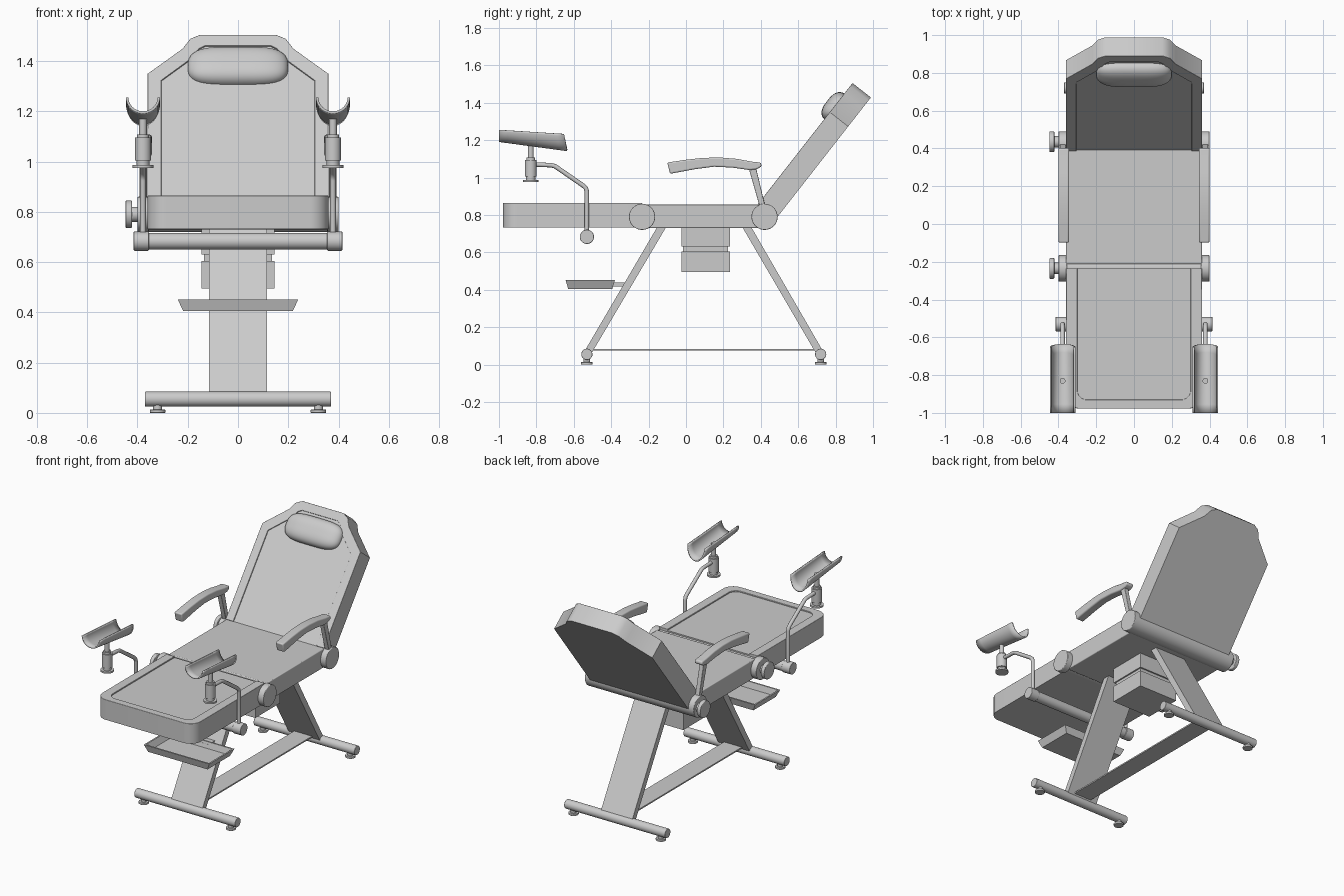
import bpy, bmesh, math
from mathutils import Vector

if "Cube" in bpy.data.objects:
    bpy.data.objects.remove(bpy.data.objects["Cube"])


def mesh_obj(name, bm, bevel=0.0):
    bmesh.ops.recalc_face_normals(bm, faces=bm.faces)
    me = bpy.data.meshes.new(name)
    bm.to_mesh(me)
    bm.free()
    ob = bpy.data.objects.new(name, me)
    bpy.context.collection.objects.link(ob)
    if bevel:
        mod = ob.modifiers.new("bevel", 'BEVEL')
        mod.width, mod.segments, mod.limit_method = bevel, 3, 'ANGLE'
    return ob


def prism(name, pts, w0, w1, place, bevel=0.0):
    """Extrude outline pts from w0 to w1; place maps (u, v, w) to a 3D point."""
    bm = bmesh.new()
    a = [bm.verts.new(place(u, v, w0)) for u, v in pts]
    b = [bm.verts.new(place(u, v, w1)) for u, v in pts]
    bm.faces.new(a)
    bm.faces.new(b)
    n = len(pts)
    for i in range(n):
        j = (i + 1) % n
        bm.faces.new((a[i], a[j], b[j], b[i]))
    return mesh_obj(name, bm, bevel)


def flat(u, v, w): return Vector((u, v, w))
def side(u, v, w): return Vector((w, u, v))


def box(name, x0, x1, y0, y1, z0, z1, bevel=0.0):
    return prism(name, [(x0, y0), (x1, y0), (x1, y1), (x0, y1)], z0, z1, flat, bevel)


def cyl(name, p, q, r, bevel=0.0):
    p, q = Vector(p), Vector(q)
    d = q - p
    bm = bmesh.new()
    bmesh.ops.create_cone(bm, cap_ends=True, segments=32, radius1=r, radius2=r, depth=d.length)
    m = d.to_track_quat('Z', 'Y').to_matrix().to_4x4()
    m.translation = (p + q) / 2
    bm.transform(m)
    return mesh_obj(name, bm, bevel)


def u_shape(hw, y_front, y_back, r):
    """Open-backed cushion outline with rounded front corners."""
    right = [(hw, y_back)]
    for i in range(9):
        t = math.pi / 2 * i / 8
        right.append((hw - r + r * math.cos(t), y_front + r - r * math.sin(t)))
    return right + [(-x, y) for x, y in reversed(right)]


# seat and leg cushions, leg cushion with a raised rim
box("seat", -0.36, 0.36, -0.212, 0.42, 0.73, 0.855, 0.005)
outer, inner = u_shape(0.36, -0.978, -0.235, 0.075), u_shape(0.30, -0.93, -0.235, 0.05)
prism("leg_cushion", outer, 0.732, 0.857, flat)
prism("leg_cushion_rim", outer + inner[::-1], 0.85, 0.865, flat, 0.003)

# reclined backrest: s runs up the back, w out of its front face
S, N = Vector((0, 0.616, 0.788)), Vector((0, -0.788, 0.616))
BASE = Vector((0, 0.89, 1.505)) - S * 0.82


def back(u, v, w): return BASE + Vector((u, 0, 0)) + S * v + N * w


def both(half): return half + [(-x, v) for x, v in reversed(half)]


b_out = both([(0.36, 0.0), (0.36, 0.623), (0.22, 0.75), (0.19, 0.80), (0.15, 0.82)])
b_in = both([(0.305, 0.0), (0.305, 0.59), (0.18, 0.705), (0.155, 0.75), (0.13, 0.765)])
prism("backrest", b_out, -0.125, -0.007, back)
prism("backrest_rim", b_out + b_in[::-1], -0.01, 0.0, back, 0.002)

# head pillow: rounded superellipsoid
bm = bmesh.new()
bmesh.ops.create_uvsphere(bm, u_segments=48, v_segments=32, radius=1)


def sp(t, e): return math.copysign(abs(t) ** e, t)


for v in bm.verts:
    x, s, w = v.co
    v.co = Vector((0.2 * sp(x, 0.5), 0.80, 1.375)) + S * (0.088 * sp(s, 0.7)) + N * (0.057 * sp(w, 0.9))
mesh_obj("head_pillow", bm)

# hinges with clamp knobs on the left
cyl("back_hinge", (-0.40, 0.42, 0.79), (0.40, 0.42, 0.79), 0.07, 0.004)
cyl("leg_hinge_axle", (-0.37, -0.235, 0.79), (0.37, -0.235, 0.79), 0.058)
for sx in (-1, 1):
    cyl("leg_hinge_disc", (sx * 0.355, -0.235, 0.79), (sx * 0.40, -0.235, 0.79), 0.07, 0.004)
for y in (-0.235, 0.435):
    cyl("knob_shaft", (-0.43, y, 0.79), (-0.39, y, 0.79), 0.03)
    cyl("knob", (-0.447, y, 0.79), (-0.422, y, 0.79), 0.055, 0.004)

# armrests
pad = [(-0.10, 1.08), (0.0, 1.095), (0.09, 1.105), (0.18, 1.107), (0.27, 1.10), (0.35, 1.085),
       (0.40, 1.08), (0.405, 1.06), (0.38, 1.045), (0.34, 1.04), (0.25, 1.053), (0.15, 1.058),
       (0.05, 1.045), (-0.085, 1.02)]
post = [(0.335, 1.05), (0.375, 1.05), (0.425, 0.84), (0.395, 0.84)]
for sx in (-1, 1):
    prism("armrest_pad", pad, sx * 0.343, sx * 0.40, side, 0.008)
    prism("armrest_post", post, sx * 0.362, sx * 0.392, side, 0.003)

# leg supports on a cross bar
cyl("support_bar", (-0.40, -0.53, 0.683), (0.40, -0.53, 0.683), 0.033)
path = [(-0.53, 0.70), (-0.53, 0.925), (-0.535, 0.943), (-0.55, 0.957), (-0.685, 1.05),
        (-0.70, 1.06), (-0.72, 1.066), (-0.83, 1.07)]
for sx in (-1, 1):
    x, y = sx * 0.378, -0.83
    cyl("support_clamp", (sx * 0.355, -0.53, 0.683), (sx * 0.415, -0.53, 0.683), 0.038, 0.003)
    cu = bpy.data.curves.new("support_rod", 'CURVE')
    cu.dimensions, cu.bevel_depth, cu.bevel_resolution, cu.use_fill_caps = '3D', 0.012, 4, True
    sl = cu.splines.new('POLY')
    sl.points.add(len(path) - 1)
    for p, (py, pz) in zip(sl.points, path):
        p.co = (x, py, pz, 1)
    rod = bpy.data.objects.new("support_rod", cu)
    bpy.context.collection.objects.link(rod)
    for nm, z0, z1, r in (("knob", 0.975, 0.986, 0.041), ("screw", 0.98, 1.02, 0.025),
                          ("socket", 1.005, 1.095, 0.032), ("collar", 1.09, 1.108, 0.024),
                          ("stem", 1.10, 1.19, 0.015)):
        cyl("support_" + nm, (x, y, z0), (x, y, z1), r)
    # curved trough lofted along y
    bm = bmesh.new()
    rows = []
    for k in range(9):
        t = k / 8
        top, depth = 1.255 - 0.022 * t, 0.060 + 0.027 * t
        row = []
        for i in range(25):
            a = math.pi * i / 24
            yy = -1.0 + t * (0.348 + 0.017 * math.sin(a))
            row.append(bm.verts.new((x + 0.063 * math.cos(a), yy, top - depth * math.sin(a))))
        rows.append(row)
    for r0, r1 in zip(rows, rows[1:]):
        for i in range(24):
            bm.faces.new((r0[i], r0[i + 1], r1[i + 1], r1[i]))
    tr = mesh_obj("leg_trough", bm)
    mod = tr.modifiers.new("shell", 'SOLIDIFY')
    mod.thickness, mod.offset = 0.01, 0

# actuator housing below the seat
box("housing_upper", -0.145, 0.145, -0.025, 0.235, 0.63, 0.735)
box("housing_neck", -0.135, 0.135, -0.015, 0.225, 0.59, 0.64)
box("housing_lower", -0.145, 0.145, -0.025, 0.235, 0.495, 0.605)

# slanted leg plates, floor bars, feet, tie plate
for nm, top, bot in (("front", -0.13, -0.53), ("rear", 0.325, 0.72)):
    prism(nm + "_leg", [(top - 0.024, 0.735), (top + 0.024, 0.735), (bot + 0.022, 0.055),
                        (bot - 0.022, 0.055)], -0.115, 0.115, side)
    cyl(nm + "_floor_bar", (-0.37, bot, 0.055), (0.37, bot, 0.055), 0.03, 0.003)
    for sx in (-0.32, 0.32):
        cyl("foot_pad", (sx, bot, 0), (sx, bot, 0.013), 0.031, 0.002)
        cyl("foot_stem", (sx, bot, 0.01), (sx, bot, 0.04), 0.018)
box("tie_plate", -0.065, 0.065, -0.52, 0.71, 0.074, 0.083)

# tapered open tray on a bracket
bm = bmesh.new()
rings = [[bm.verts.new((sx * hx, -0.512 + sy * hy, z)) for sx, sy in ((-1, -1), (1, -1), (1, 1), (-1, 1))]
         for hx, hy, z in ((0.218, 0.118, 0.405), (0.24, 0.132, 0.452), (0.23, 0.122, 0.452), (0.21, 0.11, 0.413))]
for r0, r1 in zip(rings, rings[1:]):
    for i in range(4):
        bm.faces.new((r0[i], r0[(i + 1) % 4], r1[(i + 1) % 4], r1[i]))
bm.faces.new(rings[0])
bm.faces.new(rings[-1])
mesh_obj("tray", bm)
box("tray_bracket", -0.06, 0.06, -0.395, -0.31, 0.418, 0.438)

# rods to mesh, then smooth shading with sharp edges kept
bpy.ops.object.select_all(action='DESELECT')
for ob in [o for o in bpy.data.objects if o.type == 'CURVE']:
    ob.select_set(True)
    bpy.context.view_layer.objects.active = ob
bpy.ops.object.convert(target='MESH')
bpy.ops.object.select_all(action='SELECT')
bpy.ops.object.shade_smooth_by_angle(angle=math.radians(35))
